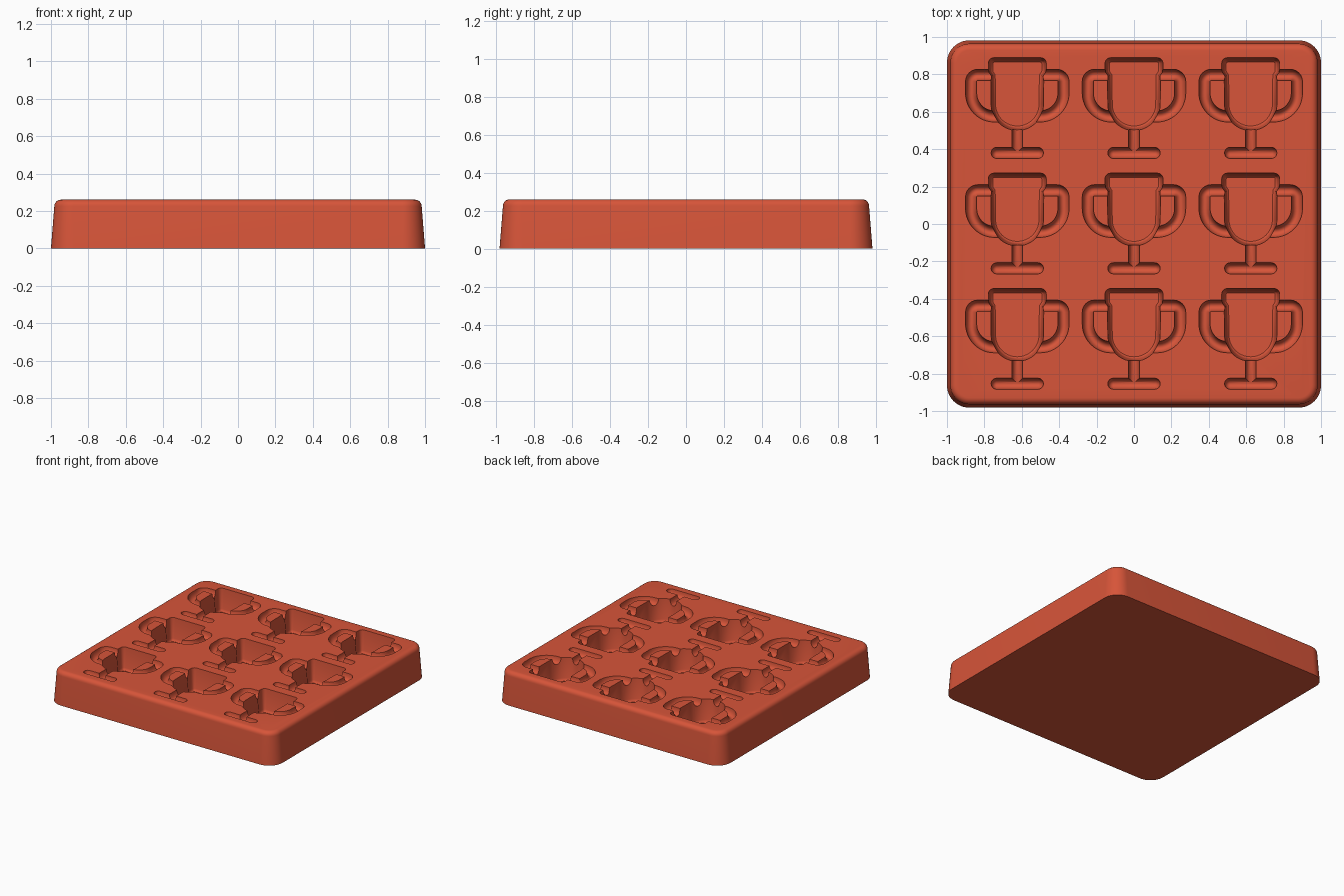
import bpy, bmesh
from math import sin, cos, pi, radians
from mathutils import Vector

cube = bpy.data.objects.get("Cube")
if cube:
    bpy.data.objects.remove(cube, do_unlink=True)

TOP = 0.26          # height of the tray
CUP_DEPTH = 0.18
GROOVE = 0.03       # half width of the shallow grooves
CELLS = [(x, y) for x in (-0.624, 0, 0.624) for y in (-0.617, 0, 0.617)]
# each cell is drawn around its own centre, which is this far along y in the top row
ROW = 0.617

red = bpy.data.materials.new("terracotta_red")
red.use_nodes = True
colour = (0.68, 0.09, 0.041, 1)
red.diffuse_color = colour
bsdf = red.node_tree.nodes["Principled BSDF"]
bsdf.inputs["Base Color"].default_value = colour
bsdf.inputs["Roughness"].default_value = 0.6


def arc(cx, cy, r, a, b, n):
    return [Vector((cx + r * cos(radians(a + (b - a) * i / n)),
                    cy + r * sin(radians(a + (b - a) * i / n)))) for i in range(n + 1)]


def inset(pts, d):
    """Move a counter-clockwise outline inwards by d."""
    out = []
    for i, p in enumerate(pts):
        e1 = (p - pts[i - 1]).normalized()
        e2 = (pts[(i + 1) % len(pts)] - p).normalized()
        n1, n2 = Vector((-e1.y, e1.x)), Vector((-e2.y, e2.x))
        out.append(p + (n1 + n2) * d / (1 + n1.dot(n2)))
    return out


def skin(bm, rings):
    """Bridge closed rings and cap both ends."""
    loops = [[bm.verts.new(co) for co in ring] for ring in rings]
    for a, b in zip(loops, loops[1:]):
        for i in range(len(a)):
            bm.faces.new((a[i - 1], a[i], b[i], b[i - 1]))
    bm.faces.new(loops[0])
    bm.faces.new(loops[-1])


def loft(bm, outline, levels, ox=0, oy=0):
    skin(bm, [[(p.x + ox, p.y + oy, z) for p in inset(outline, d)] for z, d in levels])


def groove(bm, path, radii, ox, oy):
    """Sweep an upright ellipse along a flat path."""
    rings = []
    for i, p in enumerate(path):
        t = (path[min(i + 1, len(path) - 1)] - path[max(i - 1, 0)]).normalized()
        side, r = Vector((-t.y, t.x)), radii[i]
        rings.append([(ox + p.x + side.x * r * cos(a), oy + p.y + side.y * r * cos(a),
                       TOP + 0.001 + 1.7 * r * sin(a))
                      for a in (2 * pi * k / 20 for k in range(20))])
    skin(bm, rings)


def make(name, bm):
    bmesh.ops.recalc_face_normals(bm, faces=bm.faces[:])
    mesh = bpy.data.meshes.new(name)
    bm.to_mesh(mesh)
    bm.free()
    mesh.materials.append(red)
    obj = bpy.data.objects.new(name, mesh)
    bpy.context.collection.objects.link(obj)
    return obj


# tray body: rounded rectangle with sloping sides and a rounded top edge
R = 0.12
outline = []
for sx, sy, a in ((1, 1, 0), (-1, 1, 90), (-1, -1, 180), (1, -1, 270)):
    outline += arc(sx * (1 - R), sy * (0.982 - R), R, a, a + 90, 12)
edge = 0.035
levels = [(0, 0)] + [(TOP - edge + edge * sin(pi / 2 * i / 6),
                      0.018 + edge * (1 - cos(pi / 2 * i / 6))) for i in range(7)]
bm = bmesh.new()
loft(bm, outline, levels)
tray = make("mould_tray", bm)

# cup cavity: rim, straight sides and a round bottom
right = arc(0, 0.64, 0.14, -90, 0, 14)
right += [Vector(p) for p in ((0.142, 0.79), (0.155, 0.81))]
right += arc(0.125, 0.859, 0.03, 0, 90, 5)
left = [Vector((-p.x, p.y)) for p in reversed(right[1:])]
cup = right + left
floor = TOP - CUP_DEPTH
cup_levels = [(TOP + 0.02, 0), (TOP, 0), (floor + 0.02, 0.012),
              (floor + 0.006, 0.017), (floor, 0.024)]

# handle path, mirrored for the other side
handle = [Vector((0.09, 0.797)), Vector((0.15, 0.797))]
handle += arc(0.212, 0.762, 0.035, 90, 0, 6)
handle += arc(0.122, 0.70, 0.125, 0, -90, 12) + [Vector((0.08, 0.575))]
mirrored = [Vector((-p.x, p.y)) for p in handle]

# foot path with rounded ends
half = 0.11
turns = [radians(a) for a in range(-85, 1, 17)]
foot = [Vector((-half + GROOVE * sin(a), 0.38)) for a in turns]
foot += [Vector((-p.x, p.y)) for p in reversed(foot)]
foot_radii = [GROOVE * cos(a) for a in turns]
foot_radii += foot_radii[::-1]
stem = [Vector((0, 0.54)), Vector((0, 0.375))]

cups, handles, stems, feet = (bmesh.new() for _ in range(4))
for x, y in CELLS:
    oy = y - ROW
    loft(cups, cup, cup_levels, x, oy)
    for path in (handle, mirrored):
        groove(handles, path, [GROOVE] * len(path), x, oy)
    groove(stems, stem, [GROOVE * 0.97] * 2, x, oy)
    groove(feet, foot, foot_radii, x, oy)

# carve the cavities
bpy.context.view_layer.objects.active = tray
tray.select_set(True)
for name, part in (("cup_cutter", cups), ("handle_cutter", handles),
                   ("stem_cutter", stems), ("foot_cutter", feet)):
    cutter = make(name, part)
    cutter.hide_render = True
    mod = tray.modifiers.new(name, 'BOOLEAN')
    mod.operation = 'DIFFERENCE'
    mod.solver = 'EXACT'
    mod.object = cutter
    bpy.ops.object.modifier_apply(modifier=name)
    bpy.data.objects.remove(cutter, do_unlink=True)

bpy.ops.object.select_all(action='DESELECT')
tray.select_set(True)
bpy.ops.object.shade_smooth_by_angle(angle=radians(35))
